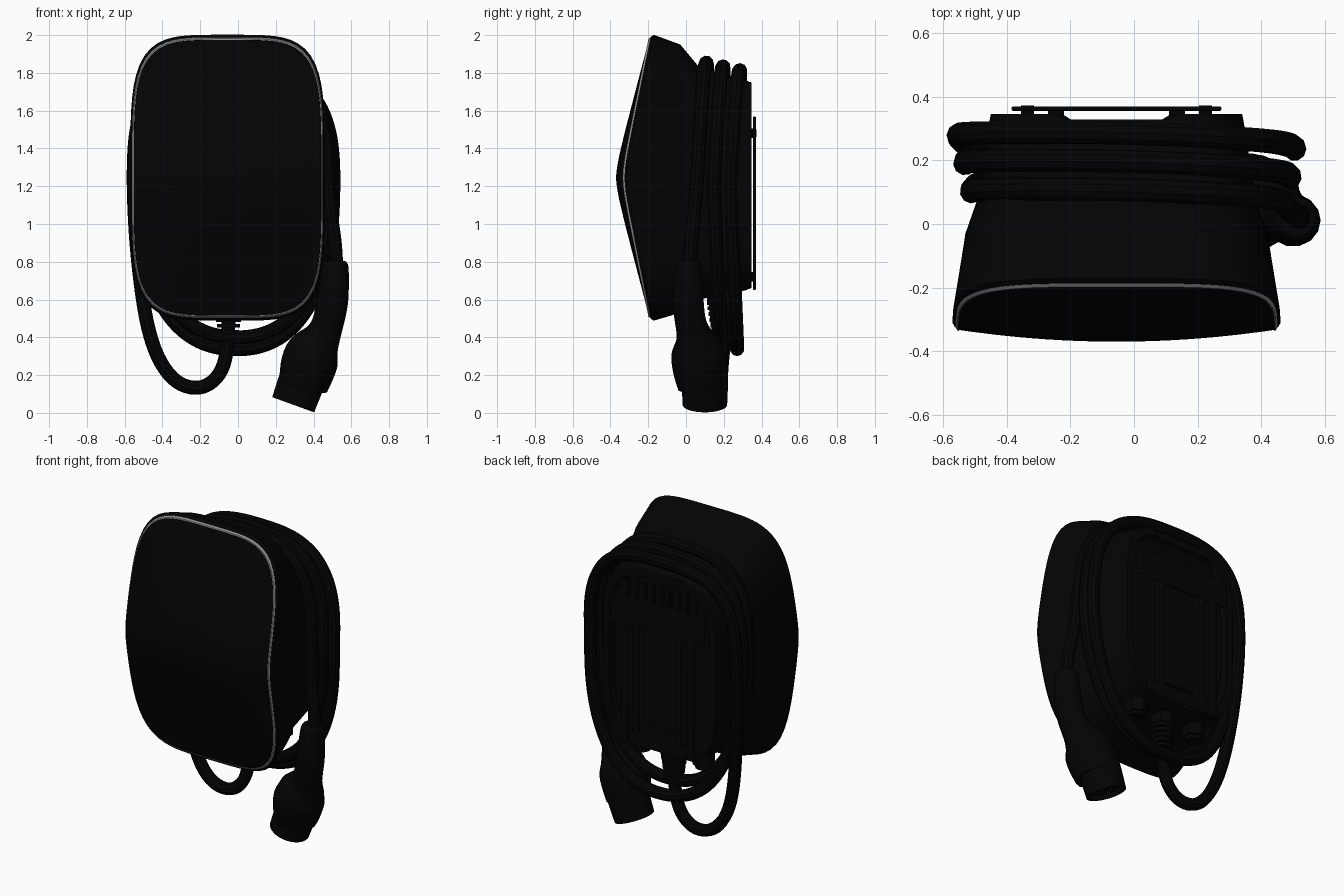
import bpy, bmesh, math
from mathutils import Vector

if "Cube" in bpy.data.objects:
    bpy.data.objects.remove(bpy.data.objects["Cube"])

CX, CZ = -0.055, 1.245      # centre line of the housing


def material(name, value):
    m = bpy.data.materials.new(name)
    m.use_nodes = True
    col = (value, value, value, 1)
    m.diffuse_color = col
    m.node_tree.nodes["Principled BSDF"].inputs["Base Color"].default_value = col
    return m


BLACK = material("black plastic", 0.0011)
RUBBER = material("black rubber", 0.001)
GREY = material("grey trim", 0.27)


def finish(ob, mat, angle=35):
    if mat:
        ob.data.materials.append(mat)
    bpy.ops.object.select_all(action="DESELECT")
    ob.select_set(True)
    bpy.context.view_layer.objects.active = ob
    if ob.type == "CURVE":
        bpy.ops.object.convert(target="MESH")
        ob = bpy.context.object
    bpy.ops.object.shade_smooth_by_angle(angle=math.radians(angle))
    return ob


def unit_point(a, n):
    """Point on a rounded unit square at polar angle a."""
    c, s = math.cos(a), math.sin(a)
    r = (abs(c) ** n + abs(s) ** n) ** (-1 / n)
    return c * r, s * r


def loft(name, rings, mats, rule=lambda i: 0):
    bm = bmesh.new()
    loops = [[bm.verts.new(p) for p in ring] for ring in rings]
    for i, (a, b) in enumerate(zip(loops, loops[1:])):
        for k in range(len(a)):
            j = (k + 1) % len(a)
            bm.faces.new((a[k], a[j], b[j], b[k])).material_index = rule(i)
    bm.faces.new(loops[0]).material_index = rule(0)
    bm.faces.new(loops[-1]).material_index = rule(len(rings) - 2)
    bmesh.ops.recalc_face_normals(bm, faces=bm.faces)
    me = bpy.data.meshes.new(name)
    bm.to_mesh(me)
    bm.free()
    ob = bpy.data.objects.new(name, me)
    bpy.context.collection.objects.link(ob)
    for m in mats:
        me.materials.append(m)
    return finish(ob, None, 25)


def tube(name, pts, mat, radius=1.0, res=3):
    """Smooth tube; a fourth value on a point is its radius."""
    cu = bpy.data.curves.new(name, "CURVE")
    cu.dimensions = "3D"
    cu.bevel_depth, cu.bevel_resolution = radius, res
    cu.use_fill_caps = True
    sp = cu.splines.new("NURBS")
    sp.points.add(len(pts) - 1)
    for q, p in zip(sp.points, pts):
        q.co = (*p[:3], 1)
        q.radius = p[3] if len(p) > 3 else 1
    sp.order_u, sp.use_endpoint_u, sp.resolution_u = 4, True, 4
    ob = bpy.data.objects.new(name, cu)
    bpy.context.collection.objects.link(ob)
    return finish(ob, mat)


def box(name, x0, x1, y0, y1, z0, z1, mat=BLACK, bevel=0.006):
    bpy.ops.mesh.primitive_cube_add(size=1, location=((x0 + x1) / 2, (y0 + y1) / 2, (z0 + z1) / 2))
    ob = bpy.context.object
    ob.name = name
    ob.scale = (x1 - x0, y1 - y0, z1 - z0)
    bpy.ops.object.transform_apply(location=False, rotation=False)
    b = ob.modifiers.new("bevel", "BEVEL")
    b.width, b.segments = bevel, 2
    return finish(ob, mat)


def cylinder(name, a, b, r, mat=BLACK, sides=32):
    a, b = Vector(a), Vector(b)
    bpy.ops.mesh.primitive_cylinder_add(vertices=sides, radius=r,
                                        depth=(b - a).length, location=(a + b) / 2)
    ob = bpy.context.object
    ob.name = name
    ob.rotation_euler = (b - a).to_track_quat("Z", "Y").to_euler()
    return finish(ob, mat)


# Housing: creased, slightly bulged front, tapering back to a flanged spool
SEG = 96
ANGLES = [2 * math.pi * k / SEG for k in range(SEG)]
HW, HH = 0.515, 0.757


def front_ring(s, push=0.0):
    ring = []
    for a in ANGLES:
        u, v = unit_point(a, 4.4)
        u, v = u * s, v * s
        d = v * HH
        wedge = 0.265 * (math.sqrt(d * d + 0.0064) - 0.08) * (1 - 0.22 * u * u)
        ring.append((CX + u * HW, -0.37 + 0.04 * u * u + wedge + push, CZ + d))
    return ring


def back_ring(y, half, top, bottom, lift=0.0):
    """Housing cross-section; lift raises its sides and corners backwards."""
    mid, h = (top + bottom) / 2, (top - bottom) / 2
    pts = [unit_point(a, 4.4) for a in ANGLES]
    return [(CX + u * half, y + (lift if abs(u) > 0.42 else 0), mid + v * h) for u, v in pts]


front = [front_ring(s) for s in (0.02, 0.15, 0.3, 0.45, 0.6, 0.75, 0.88, 0.962)]
front += [front_ring(0.964, -0.003), front_ring(0.972, -0.003), front_ring(0.982, 0.006),
          front_ring(0.985, 0.006), front_ring(1, 0.018)]
sections = [(-0.03, .475, 1.95, .53), (.07, .44, 1.83, .6), (.32, .4, 1.76, .65),
            (.329, .395, 1.755, .655, .017), (.329, .35, 1.71, .7, .017), (.305, .34, 1.7, .71)]
loft("housing", front + [back_ring(*s) for s in sections], [BLACK, GREY],
     lambda i: 1 if 8 <= i <= 9 else 0)

# Rear details: cooling fins, centre panel and wall bracket
for i in range(9):
    x = CX - 0.24 + 0.06 * i
    box("cooling_fin", x - 0.008, x + 0.008, 0.3, 0.328, 1.56, 1.67, bevel=0.003)
box("rear_panel", CX - 0.12, CX + 0.12, 0.3, 0.328, 0.78, 1.42)
box("bracket_bar", CX - 0.33, CX + 0.33, 0.355, 0.37, 1.4, 1.57)
box("bracket_lower_bar", CX - 0.2, CX + 0.2, 0.355, 0.37, 0.65, 0.73)
for side in (-1, 1):
    for dx, w in ((0.15, 0.02), (0.23, 0.025)):
        x = CX + side * dx
        box("bracket_leg", x - w, x + w, 0.355, 0.37, 0.65, 1.42)
    for z in (0.72, 1.48):
        x = CX + side * 0.19
        cylinder("bracket_standoff", (x, 0.3, z), (x, 0.36, z), 0.025, sides=20)
    x = CX + side * 0.28
    cylinder("bracket_screw", (x, 0.3, 1.48), (x, 0.373, 1.48), 0.02, sides=20)
    # Blanking plugs beside the cable entry
    x = CX + side * 0.215
    cylinder("blanking_plug", (x, 0.21, 0.57), (x, 0.21, 0.7), 0.065, sides=6)
    cylinder("blanking_cap", (x, 0.21, 0.55), (x, 0.21, 0.58), 0.048, sides=24)

# Strain relief under the housing
GY = 0.19
cylinder("cable_entry", (-0.05, GY, 0.57), (-0.05, GY, 0.7), 0.08, sides=8)
for i in range(5):
    z = 0.42 + 0.031 * i
    cylinder("strain_relief_ring", (-0.05, GY, z), (-0.05, GY, z + 0.02), 0.056 + 0.005 * i, mat=RUBBER)

# Cable: hanging loop, then coils winding from back to front and into the handle
cable = [(-.05, GY, .6), (-.05, GY, .45), (-.055, GY, .34), (-.08, .187, .22), (-.15, .185, .145),
         (-.23, .185, .125), (-.33, .185, .155), (-.42, .19, .27), (-.475, .21, .43),
         (-.505, .23, .6), (-.53, .25, .8), (-.546, .265, 1.0)]
STEPS = 36
for k in range(int(2.5 * STEPS) + 1):
    turn = k / STEPS
    a = math.pi - 2 * math.pi * turn
    s = math.sin(a)
    upper = s >= 0
    power = 2.35 if not upper else 3.6 if math.cos(a) < 0 else 2.9
    u, v = unit_point(a, power)
    left, right = -0.553 + 0.021 * turn, 0.513 - 0.015 * turn
    mid, half = (left + right) / 2, (right - left) / 2
    height = 0.61 + 0.02 * turn if upper else 0.912 - 0.063 * turn
    y = 0.277 - 0.0885 * turn + (0.03 if upper else 0.06) * abs(s)
    cable.append((mid + u * half, y, 1.2 + v * height))
cable += [(.487, .045, 1.08), (.505, .033, .97), (.518, .025, .88), (.522, .02, .76)]
tube("charging_cable", cable, RUBBER, 0.037)

# Handle and connector head
tube("plug_handle", [(.518, .013, .805, .05), (.518, .013, .8, .066), (.514, .013, .76, .073),
                     (.51, .011, .68, .077), (.5, .01, .58, .086), (.475, .025, .46, .08),
                     (.44, .05, .39, .1), (.39, .064, .32, .157), (.365, .075, .22, .148),
                     (.345, .085, .14, .13)], BLACK, res=5)
axis = Vector((-0.34, 0, -0.94)).normalized()
across, depth = axis.cross(Vector((0, 1, 0))), Vector((0, 1, 0))
tip = Vector((0.292, 0.1, 0.043))


def tip_ring(along, r):
    return [tip + axis * along + (across * math.cos(a) + depth * math.sin(a)) * r
            for a in ANGLES[::2]]


loft("connector_shell", [tip_ring(-.2, .122), tip_ring(-.1, .122), tip_ring(0, .118),
                         tip_ring(0, .104), tip_ring(-.07, .1)], [BLACK])
for i in range(7):
    a = 2 * math.pi * i / 6
    r = 0.06 if i < 6 else 0
    p = tip + (across * math.cos(a) + depth * math.sin(a)) * r
    cylinder("contact_sleeve", p - axis * 0.08, p - axis * 0.015, 0.022, sides=16)
